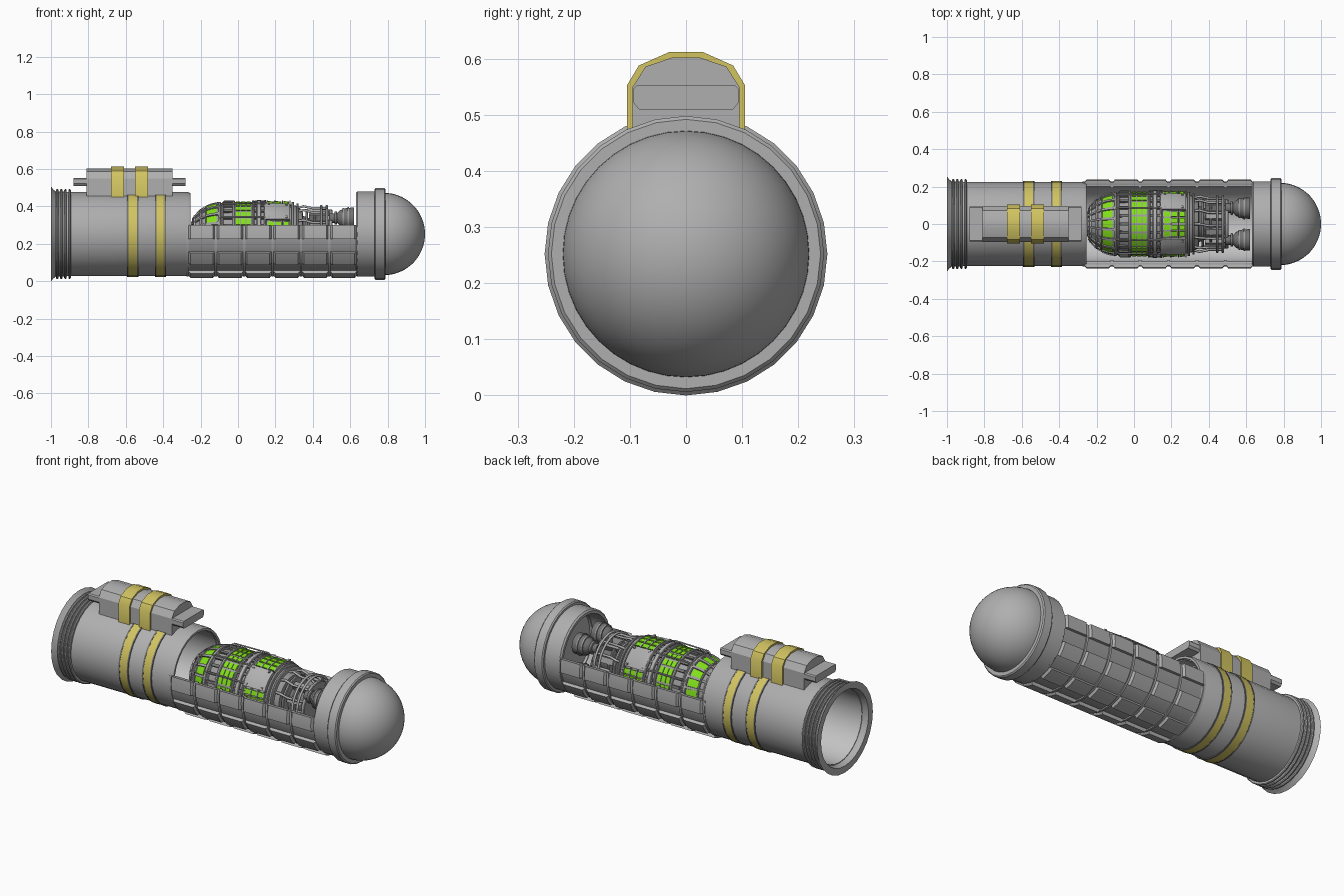
import bpy, bmesh, math
from mathutils import Vector

if "Cube" in bpy.data.objects:
    bpy.data.objects.remove(bpy.data.objects["Cube"])

CZ = 0.252  # height of the long axis


def mat(name, c):
    m = bpy.data.materials.new(name)
    m.diffuse_color = (*c, 1)
    m.use_nodes = True
    m.node_tree.nodes["Principled BSDF"].inputs["Base Color"].default_value = m.diffuse_color
    return m


GREY = mat("body grey", (0.43, 0.43, 0.43))
INNER = mat("liner light grey", (0.55, 0.55, 0.55))
DARK = mat("dark grey", (0.17, 0.17, 0.17))
MID = mat("engine grey", (0.34, 0.34, 0.34))
YELLOW = mat("yellow", (0.64, 0.55, 0.12))
GREEN = mat("glow green", (0.22, 0.75, 0.01))


def finish(name, bm, m):
    bmesh.ops.remove_doubles(bm, verts=bm.verts, dist=1e-5)
    bmesh.ops.recalc_face_normals(bm, faces=bm.faces)
    for f in bm.faces:
        f.smooth = True
    for e in bm.edges:
        e.smooth = len(e.link_faces) == 2 and e.calc_face_angle(3.1) < math.radians(32)
    me = bpy.data.meshes.new(name)
    bm.to_mesh(me)
    bm.free()
    me.materials.append(m)
    ob = bpy.data.objects.new(name, me)
    bpy.context.collection.objects.link(ob)
    return ob


def lathe(name, profs, m, arcs=((0, 360),), n=28, centres=((0, CZ),)):
    """Turn closed (x, r) outlines about the x axis, over every given arc and centre."""
    bm = bmesh.new()
    for cy, cz in centres:
        for prof in profs:
            for a0, a1 in arcs:
                full = a1 - a0 >= 360
                steps = n if full else max(1, round((a1 - a0) / 360 * n))
                rings = []
                for i in range(steps if full else steps + 1):
                    a = math.radians(a0 + (a1 - a0) * i / steps)
                    rings.append([bm.verts.new((x, cy + r * math.cos(a), cz + r * math.sin(a)))
                                  for x, r in prof])
                k = len(prof)
                for i in range(steps):
                    p, q = rings[i], rings[(i + 1) % len(rings)]
                    for j in range(k):
                        h = (j + 1) % k
                        if prof[j][1] == 0 and prof[h][1] == 0:
                            continue
                        bm.faces.new((p[j], p[h], q[h], q[j]))
                if not full:
                    bm.faces.new(rings[0])
                    bm.faces.new(rings[-1])
    bmesh.ops.remove_doubles(bm, verts=bm.verts, dist=1e-5)
    return finish(name, bm, m)


def band(x0, x1, r0, r1, b=0.0):
    """Rectangular outline, with optional chamfer on the outer corners."""
    if b:
        return [(x0, r0), (x0, r1 - b), (x0 + b, r1), (x1 - b, r1), (x1, r1 - b), (x1, r0)]
    return [(x0, r0), (x0, r1), (x1, r1), (x1, r0)]


def around(count, width, start=0.0):
    return [(start + 360 * i / count - width / 2, start + 360 * i / count + width / 2)
            for i in range(count)]


def prism(name, spans, half, m):
    """Mirror a half (y, z) outline and extrude it along x over each span."""
    pts = half + [(-y, z) for y, z in reversed(half)]
    bm = bmesh.new()
    for x0, x1 in spans:
        a = [bm.verts.new((x0, y, z)) for y, z in pts]
        b = [bm.verts.new((x1, y, z)) for y, z in pts]
        bm.faces.new(a)
        bm.faces.new(b)
        for i in range(len(pts)):
            j = (i + 1) % len(pts)
            bm.faces.new((a[i], a[j], b[j], b[i]))
    return finish(name, bm, m)


def pipes(name, paths, r, m):
    cu = bpy.data.curves.new(name, 'CURVE')
    cu.dimensions = '3D'
    cu.bevel_depth = r
    cu.bevel_resolution = 1
    cu.use_fill_caps = True
    for path in paths:
        s = cu.splines.new('POLY')
        s.points.add(len(path) - 1)
        for p, co in zip(s.points, path):
            p.co = (*co, 1)
    cu.materials.append(m)
    ob = bpy.data.objects.new(name, cu)
    bpy.context.collection.objects.link(ob)


def polar(x, r, deg):
    a = math.radians(deg)
    return Vector((x, r * math.cos(a), CZ + r * math.sin(a)))


# Hollow rear tube with flared mouth and grip rings
lathe("rear_tube", [[(-1, .214), (-1, .252), (-.985, .236), (-.975, .228), (-.89, .225),
                     (-.27, .225), (-.255, .219), (-.255, .207), (-.97, .207)]], GREY)
lathe("grip_rings", [band(x, x + .013, .222, .24, .004) for x in (-.973, -.951, -.929, -.907)], GREY)
lathe("tube_liner", [band(-.965, -.27, .203, .208)], INNER)

# Yellow stripes on the tube with dark edge beads
lathe("tube_stripes", [band(-.585, -.54, .22, .229), band(-.437, -.394, .22, .229)], YELLOW)
lathe("stripe_edges", [band(x, x + .008, .22, .23) for x in (-.593, -.54, -.445, -.394)], DARK)

# Raised control box on top of the tube
box = [(.095, .44), (.095, .55), (.072, .586), (.025, .602)]
prism("control_box", [(-.81, -.35)], box, GREY)
prism("control_box_tabs", [(-.88, -.28)], [(.084, .51), (.094, .522), (.094, .546), (.088, .552)], GREY)
prism("control_box_base", [(-.8, -.36)], [(.09, .44), (.09, .515)], GREY)
prism("control_box_stripes", [(-.68, -.61), (-.55, -.48)],
      [(.105, .445), (.105, .553), (.084, .588), (.03, .612)], YELLOW)

# Open tray: lower shell, rails, raised panels and ribs
TOP = 11.8
A0, A1 = 180 - TOP, 360 + TOP
STEP = (A1 - A0) / 11
SEG = (.64 + .27) / 6
lathe("tray_shell", [band(-.275, .645, .21, .22)], MID, [(A0, A1)], 40)
lathe("tray_liner", [band(-.27, .64, .204, .211)], INNER, [(A0 + .5, A1 - .5)], 40)
xs = [-.27 + SEG * i for i in range(6)]
lathe("tray_panels", [[(x + .004, .215), (x + .006, .226), (x + .016, .238), (x + SEG - .016, .238),
                       (x + SEG - .006, .226), (x + SEG - .004, .215)] for x in xs], GREY,
      [(A0 + STEP * i, A0 + STEP * (i + 1)) for i in range(0, 11, 2)], 40)
lathe("tray_ribs", [band(x - .006, x + .006, .215, .227) for x in xs + [.64]], GREY, [(A0, A1)], 40)
lathe("tray_clips", [band(x - .008, x + .008, .196, .212) for x in xs[1:]], GREY,
      [(A0, A0 + 4), (A1 - 4, A1)], 60)

# Front collar, ring and dome
lathe("front_collar", [[(.63, .205), (.63, .22), (.638, .228), (.735, .228), (.735, .205)]], GREY)
lathe("collar_ring", [band(.73, .788, .2, .246, .006)], GREY)
R = .22
arc = [(.78 + R * math.sin(math.radians(a)), R * math.cos(math.radians(a))) for a in range(0, 90, 6)]
lathe("dome", [[(.745, 0), (.745, R)] + arc + [(1, 0)]], GREY, n=40)

# Engine core and its rings
lathe("engine_core", [[(-.25, 0), (-.25, .065), (-.225, .1), (-.19, .132), (-.15, .152), (-.1, .164),
                       (-.03, .17), (.15, .17), (.25, .163), (.31, .152), (.345, .125), (.36, 0)]], MID, n=32)
lathe("engine_rings", [band(x, x + w, .1, r, .003) for x, w, r in (
    (-.238, .01, .1), (-.205, .012, .134), (-.176, .008, .15), (-.108, .016, .172), (-.085, .008, .171),
    (-.03, .014, .179), (.075, .012, .18), (.1, .024, .182), (.14, .01, .182),
    (.285, .014, .172), (.312, .012, .164))], GREY, n=32)

# Ribs on the engine nose and waist
lathe("nose_ribs", [[(-.245, .05), (-.245, .086), (-.21, .127), (-.18, .148), (-.18, .1)],
                    [(-.172, .13), (-.172, .153), (-.145, .164), (-.105, .173), (-.105, .14)]],
      MID, around(18, 5), 32)
lathe("waist_ribs", [band(-.08, -.025, .15, .178, .004), band(.085, .145, .15, .179, .004)],
      DARK, around(24, 5), 32)

# Green glowing windows
lathe("nose_windows", [[(-.17, .135), (-.168, .1475), (-.145, .158), (-.115, .165), (-.115, .14)]],
      GREEN, around(18, 14, 10), 60)
lathe("waist_windows", [band(x, x + .022, .16, .174) for x in (-.011, .017, .045)],
      GREEN, around(24, 11, 7.5), 60)
lathe("rear_windows", [[(x, .15), (x, .176), (x + .032, .174), (x + .032, .15)] for x in (.16, .201, .242)],
      GREEN, [(c + o - 4.5, c + o + 4.5) for c in (0, 90, 180, 270) for o in (-18, -6, 6, 18)], 60)
lathe("window_frames", [band(x, x + .007, .15, .178) for x in (.153, .193, .234, .275)],
      GREY, around(4, 50), 40)

# Smooth access plates between the rear windows, with bolts
lathe("access_plates", [[(.148, .15), (.148, .182), (.153, .185), (.272, .18), (.278, .176), (.278, .15)]],
      GREY, around(4, 38, 45), 40)
lathe("plate_bolts", [band(x, x + .01, .17, .187) for x in (.16, .255)], MID,
      [(c + o - 1.5, c + o + 1.5) for c in (45, 135, 225, 315) for o in (-15, 15)], 40)

# Small lengthwise conduits on the engine
pipes("engine_conduits", [[polar(-.1, .17, a), polar(-.08, .183, a), polar(.13, .186, a), polar(.15, .176, a)]
                          for a in (30, 62, 118, 150, 210, 242, 298, 330)], .004, GREY)

# Rear machinery: spine, plates and bent pipes
lathe("rear_spine", [[(.34, 0), (.34, .1), (.38, .085), (.5, .075), (.5, 0)]], DARK, n=16)
lathe("rear_flanges", [band(.36, .375, .03, .128, .003), band(.405, .417, .03, .115, .003),
                       band(.485, .505, .03, .13, .003)], MID, n=20)
lathe("rear_blocks", [band(.38, .48, .08, .118, .005)], MID, around(8, 16, 22.5), 24)
pipes("rear_pipes", [[polar(.32, .14, a), polar(.35, .148, a), polar(.4, .138, a + 4),
                      polar(.47, .138, a + 4), polar(.495, .11, a)]
                     for a in range(0, 360, 30)], .007, GREY)
pipes("rear_hoops", [[polar(x, .15, c + d) for d in range(-28, 29, 8)]
                     for x in (.445, .475) for c in (0, 45, 90, 135, 180, 225, 270, 315)], .007, GREY)

# Four rocket nozzles with ribs
spots = [(y, CZ + z) for y in (-.085, .085) for z in (-.085, .085)]
lathe("nozzles", [[(.49, 0), (.49, .026), (.53, .026), (.545, .042), (.575, .054), (.62, .058),
                   (.62, .05), (.575, .044), (.55, 0)]], DARK, n=18, centres=spots)
lathe("nozzle_rings", [band(.515, .53, .015, .036, .003), band(.558, .566, .03, .054),
                       band(.585, .593, .05, .0605)], MID, n=18, centres=spots)
